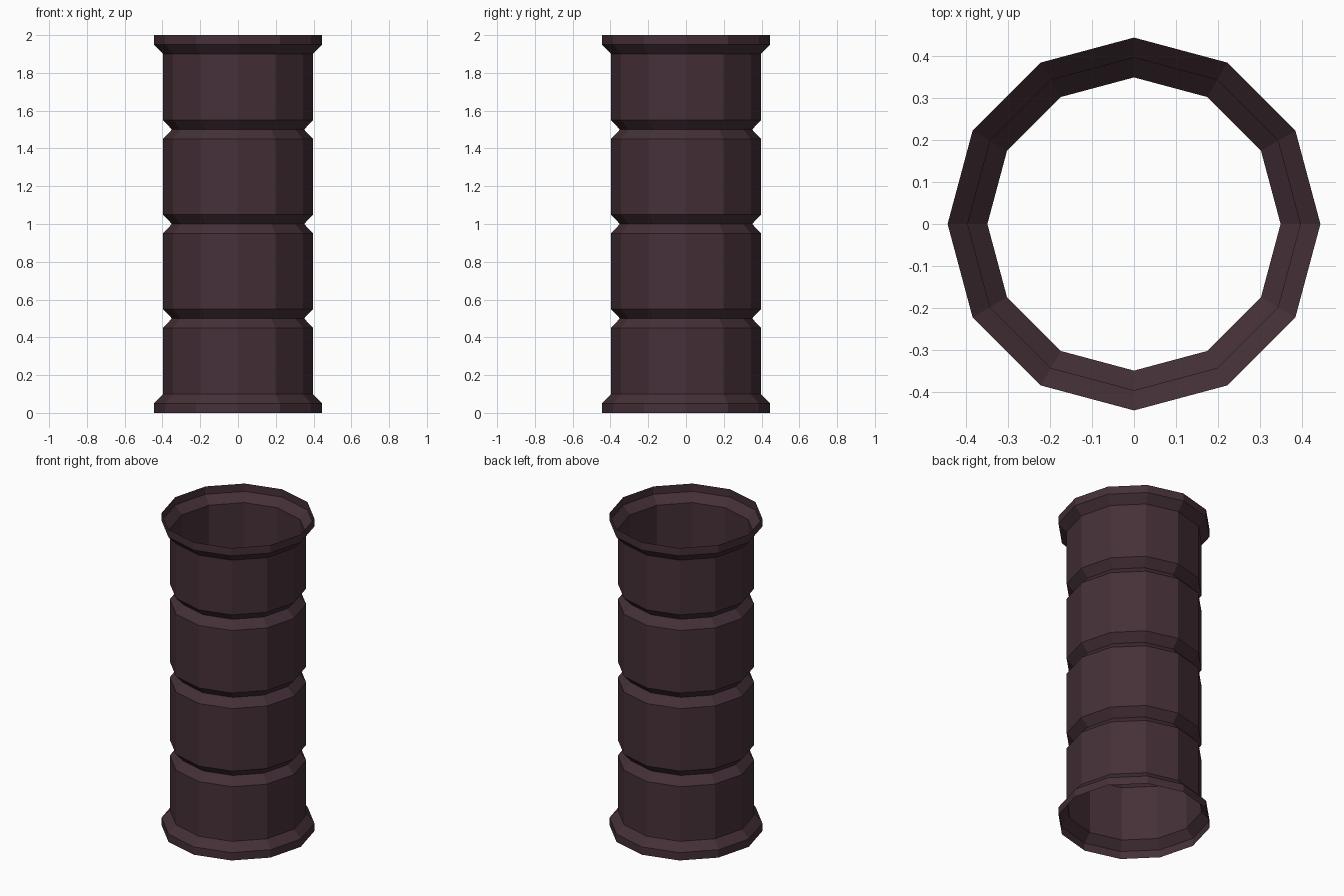
import bpy, math

if "Cube" in bpy.data.objects:
    bpy.data.objects.remove(bpy.data.objects["Cube"])

SIDES = 12
R_FLANGE, R_BODY, R_GROOVE = 0.445, 0.397, 0.35

# Profile (radius, height): bottom flange, three V grooves, top flange
profile = [(R_FLANGE, 0.0), (R_FLANGE, 0.05), (R_BODY, 0.10)]
for z in (0.5, 1.0, 1.5):
    profile += [(R_BODY, z - 0.05), (R_GROOVE, z), (R_BODY, z + 0.05)]
profile += [(R_BODY, 1.90), (R_FLANGE, 1.95), (R_FLANGE, 2.0)]

# Open single-wall shell spun around z
verts = [(r * math.cos(math.tau * i / SIDES), r * math.sin(math.tau * i / SIDES), z)
         for r, z in profile for i in range(SIDES)]
faces = []
for ring in range(len(profile) - 1):
    a, b = ring * SIDES, (ring + 1) * SIDES
    for i in range(SIDES):
        j = (i + 1) % SIDES
        faces.append((a + i, a + j, b + j, b + i))

mesh = bpy.data.meshes.new("ribbed_pipe")
mesh.from_pydata(verts, [], faces)
mesh.update()
pipe = bpy.data.objects.new("ribbed_pipe", mesh)
bpy.context.collection.objects.link(pipe)

# Dark plum colour
mat = bpy.data.materials.new("dark_plum")
mat.diffuse_color = (0.06, 0.03, 0.04, 1.0)
mat.use_nodes = True
mat.node_tree.nodes["Principled BSDF"].inputs["Base Color"].default_value = mat.diffuse_color
mesh.materials.append(mat)
